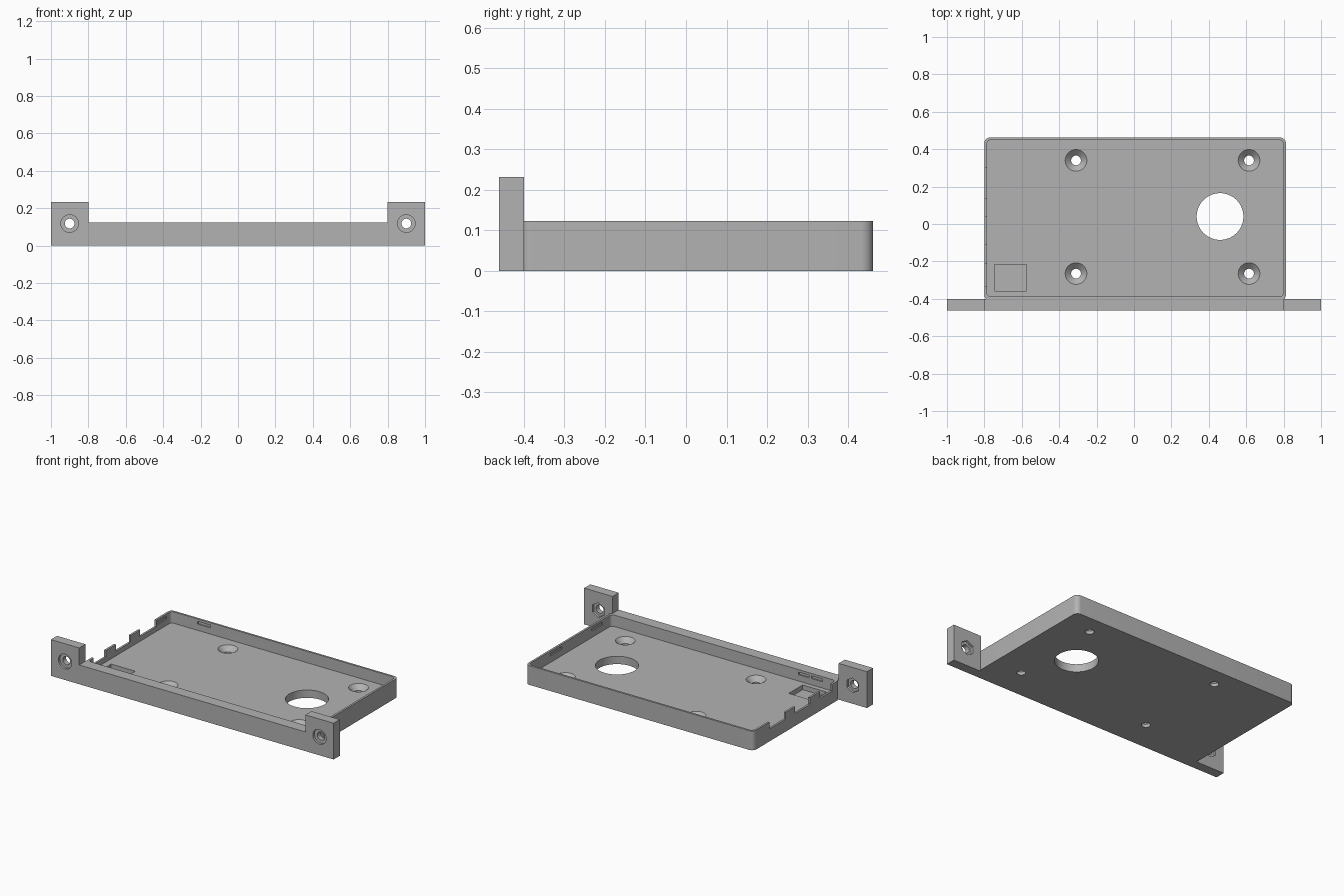
import bpy, bmesh, math
from mathutils import Matrix, Vector

if "Cube" in bpy.data.objects:
    bpy.data.objects.remove(bpy.data.objects["Cube"])

grey = bpy.data.materials.new("plain grey")
grey.diffuse_color = (0.45, 0.45, 0.45, 1)
grey.use_nodes = True
grey.node_tree.nodes["Principled BSDF"].inputs["Base Color"].default_value = grey.diffuse_color


def make(name, bm):
    bmesh.ops.recalc_face_normals(bm, faces=bm.faces)
    me = bpy.data.meshes.new(name)
    bm.to_mesh(me)
    bm.free()
    ob = bpy.data.objects.new(name, me)
    bpy.context.collection.objects.link(ob)
    me.materials.append(grey)
    return ob


def prism(name, pts, a, b, axis="z"):
    """Extrude an outline from a to b along z (points x,y) or y (points x,z)."""
    bm = bmesh.new()
    pos = (lambda p, t: (p[0], p[1], t)) if axis == "z" else (lambda p, t: (p[0], t, p[1]))
    f = bm.faces.new([bm.verts.new(pos(p, a)) for p in pts])
    r = bmesh.ops.extrude_face_region(bm, geom=[f])
    step = Vector((0, 0, b - a)) if axis == "z" else Vector((0, b - a, 0))
    bmesh.ops.translate(bm, vec=step, verts=[v for v in r["geom"] if isinstance(v, bmesh.types.BMVert)])
    return make(name, bm)


def rounded(x0, x1, y0, y1, r, n=8):
    pts = []
    for i, (cx, cy) in enumerate([(x1 - r, y1 - r), (x0 + r, y1 - r), (x0 + r, y0 + r), (x1 - r, y0 + r)]):
        for k in range(n + 1):
            a = math.pi / 2 * (i + k / n)
            pts.append((cx + r * math.cos(a), cy + r * math.sin(a)))
    return pts


def box(x0, x1, y0, y1, z0, z1):
    return prism("box_cutter", [(x0, y0), (x1, y0), (x1, y1), (x0, y1)], z0, z1)


def cone(at, r1, r2, depth, n=48, along_y=False):
    bm = bmesh.new()
    m = Matrix.Translation(at)
    if along_y:
        m = m @ Matrix.Rotation(math.pi / 2, 4, "X")
    bmesh.ops.create_cone(bm, cap_ends=True, segments=n, radius1=r1, radius2=r2, depth=depth, matrix=m)
    return make("round_cutter", bm)


def cut(ob, cutters, op="DIFFERENCE"):
    bpy.context.view_layer.objects.active = ob
    for c in cutters:
        m = ob.modifiers.new("cut", "BOOLEAN")
        m.operation, m.solver, m.object = op, "EXACT", c
        bpy.ops.object.modifier_apply(modifier=m.name)
        bpy.data.objects.remove(c)


FLOOR, TOP = 0.05, 0.123

# tray shell, joined to the front panel with its two raised ears
tray = prism("tray", rounded(-0.80, 0.812, -0.41, 0.462, 0.03), 0, TOP)
panel = prism("front_panel", [(-1, 0), (1, 0), (1, 0.232), (0.8, 0.232), (0.8, TOP),
                              (-0.8, TOP), (-0.8, 0.232), (-1, 0.232)], -0.462, -0.40, "y")
cut(tray, [panel], "UNION")
tray.name = "tray_with_front_panel"
cutters = [prism("cavity", rounded(-0.787, 0.799, -0.388, 0.449, 0.022), FLOOR, 0.3)]

# large floor opening and the shallow square pocket
cutters += [cone((0.46, 0.04, 0.03), 0.125, 0.125, 0.2, 64),
            box(-0.745, -0.575, -0.357, -0.217, 0.02, 0.1)]

# countersunk floor screw holes
for x in (-0.31, 0.615):
    for y in (-0.265, 0.34):
        cutters += [cone((x, y, 0.03), 0.026, 0.026, 0.2),
                    cone((x, y, 0.035), 0.026, 0.058, 0.0302)]

# port notches in the left wall
for y0, y1 in ((0.135, 0.30), (-0.11, 0.04), (-0.335, -0.21)):
    cutters.append(box(-0.85, -0.77, y0, y1, 0.08, 0.3))

# shallow snap slots inside the walls
Z0, Z1 = 0.09, 0.107
cutters += [box(x0, x1, -0.396, -0.38, Z0, Z1) for x0, x1 in ((-0.695, -0.615), (-0.6, -0.525))]
cutters += [box(0.79, 0.806, y0, y1, Z0, Z1) for y0, y1 in ((0.11, 0.227), (-0.30, -0.19))]
cutters += [box(-0.6, -0.51, 0.44, 0.456, Z0, Z1), box(-0.794, -0.78, 0.305, 0.40, Z0, Z1)]

# ear bolt holes: round counterbore in front, hexagonal nut pocket behind
for x in (-0.9, 0.9):
    cutters += [cone((x, -0.43, 0.118), 0.026, 0.026, 0.2, 32, True),
                cone((x, -0.462, 0.118), 0.047, 0.047, 0.03, 32, True),
                cone((x, -0.40, 0.118), 0.047, 0.047, 0.03, 6, True)]
cut(tray, cutters)

for o in bpy.context.selected_objects:
    o.select_set(False)
tray.select_set(True)
bpy.context.view_layer.objects.active = tray
bpy.ops.object.shade_smooth_by_angle(angle=math.radians(30))
